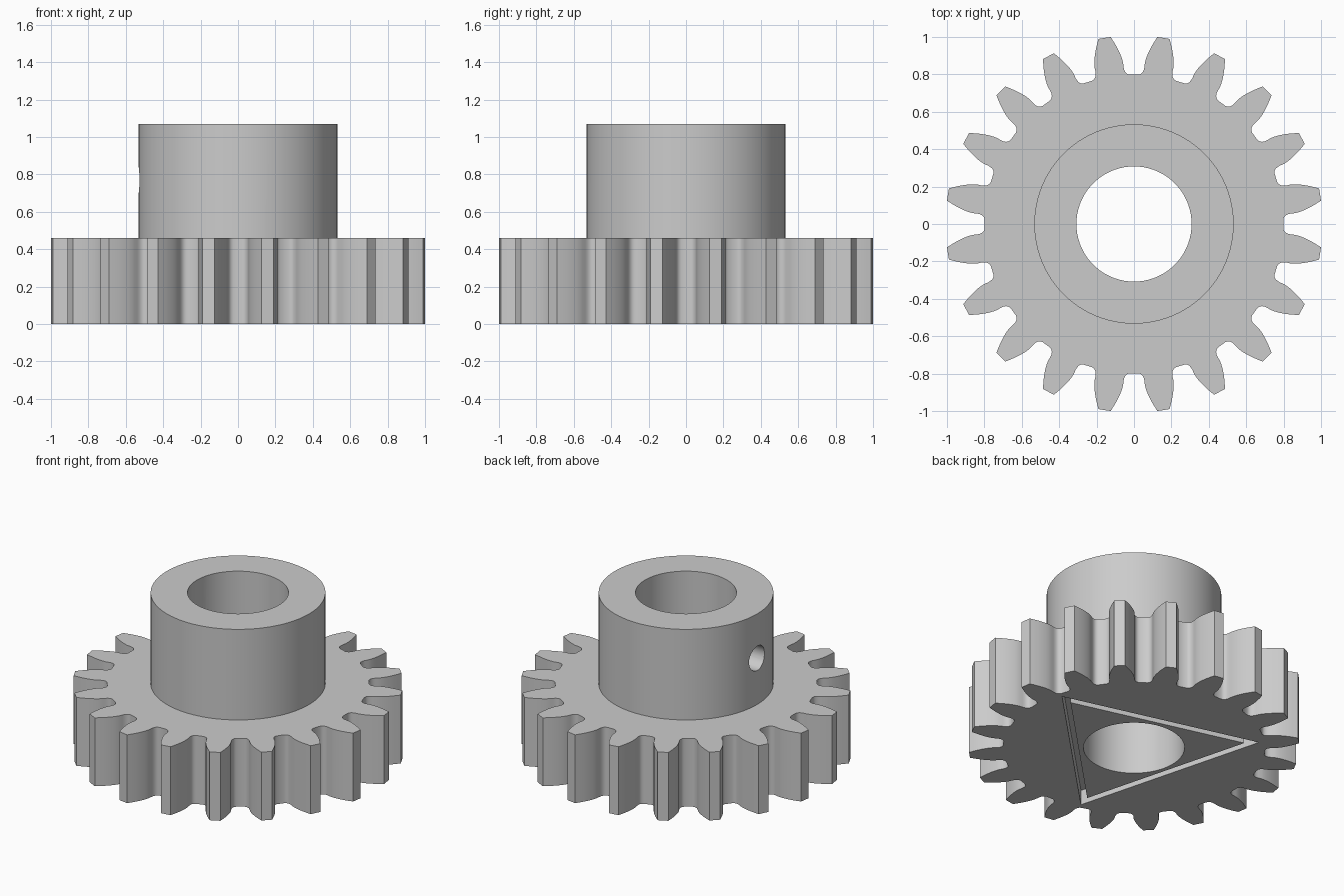
import bpy, bmesh
from math import cos, sin, radians, pi

if "Cube" in bpy.data.objects:
    bpy.data.objects.remove(bpy.data.objects["Cube"])


def prism(name, points, z0, z1):
    """Extrude a closed outline (counter-clockwise) from z0 to z1."""
    bm = bmesh.new()
    low = [bm.verts.new((x, y, z0)) for x, y in points]
    high = [bm.verts.new((x, y, z1)) for x, y in points]
    bm.faces.new(low[::-1])
    bm.faces.new(high)
    n = len(points)
    for i in range(n):
        j = (i + 1) % n
        bm.faces.new((low[i], low[j], high[j], high[i]))
    mesh = bpy.data.meshes.new(name)
    bm.to_mesh(mesh)
    bm.free()
    obj = bpy.data.objects.new(name, mesh)
    bpy.context.collection.objects.link(obj)
    return obj


def ring(radius, count, start=0):
    return [(radius * cos(radians(start) + 2 * pi * i / count),
             radius * sin(radians(start) + 2 * pi * i / count))
            for i in range(count)]


def combine(target, other, operation):
    """Apply a boolean and remove the helper."""
    other.hide_render = True
    mod = target.modifiers.new(operation.lower(), 'BOOLEAN')
    mod.operation = operation
    mod.solver = 'EXACT'
    mod.object = other
    bpy.context.view_layer.objects.active = target
    bpy.ops.object.modifier_apply(modifier=mod.name)
    bpy.data.objects.remove(other, do_unlink=True)


# Toothed wheel: one tooth gap (radial, sideways), mirrored and repeated
TEETH = 20
half_gap = [(1.0, 0.125), (0.975, 0.109), (0.95, 0.094), (0.925, 0.081),
            (0.90, 0.070), (0.88, 0.063), (0.86, 0.058), (0.84, 0.056),
            (0.825, 0.053), (0.812, 0.047), (0.803, 0.038), (0.798, 0.025)]
gap = [(r, -t) for r, t in half_gap] + half_gap[::-1]
outline = []
for k in range(TEETH):
    a = 2 * pi * k / TEETH
    outline += [(r * cos(a) - t * sin(a), r * sin(a) + t * cos(a))
                for r, t in gap]
gear = prism("gear_with_hub", outline, 0, 0.46)

# Hub and through bore
combine(gear, prism("hub", ring(0.533, 96), 0.3, 1.07), 'UNION')
combine(gear, prism("bore_cutter", ring(0.308, 72), -0.2, 1.3), 'DIFFERENCE')

# Triangular groove in the underside
groove = prism("groove_cutter", ring(0.765, 3, 15), -0.1, 0.1)
combine(groove, prism("groove_core", ring(0.675, 3, 15), -0.2, 0.2), 'DIFFERENCE')
combine(gear, groove, 'DIFFERENCE')

# Set screw hole through the left wall of the hub
bpy.ops.mesh.primitive_cylinder_add(vertices=32, radius=0.082, depth=0.5,
                                    location=(-0.42, 0, 0.77),
                                    rotation=(0, pi / 2, 0))
combine(gear, bpy.context.object, 'DIFFERENCE')

# Smooth round walls, keep edges sharp
bpy.ops.object.select_all(action='DESELECT')
gear.select_set(True)
bpy.context.view_layer.objects.active = gear
bpy.ops.object.shade_smooth_by_angle(angle=radians(30))
